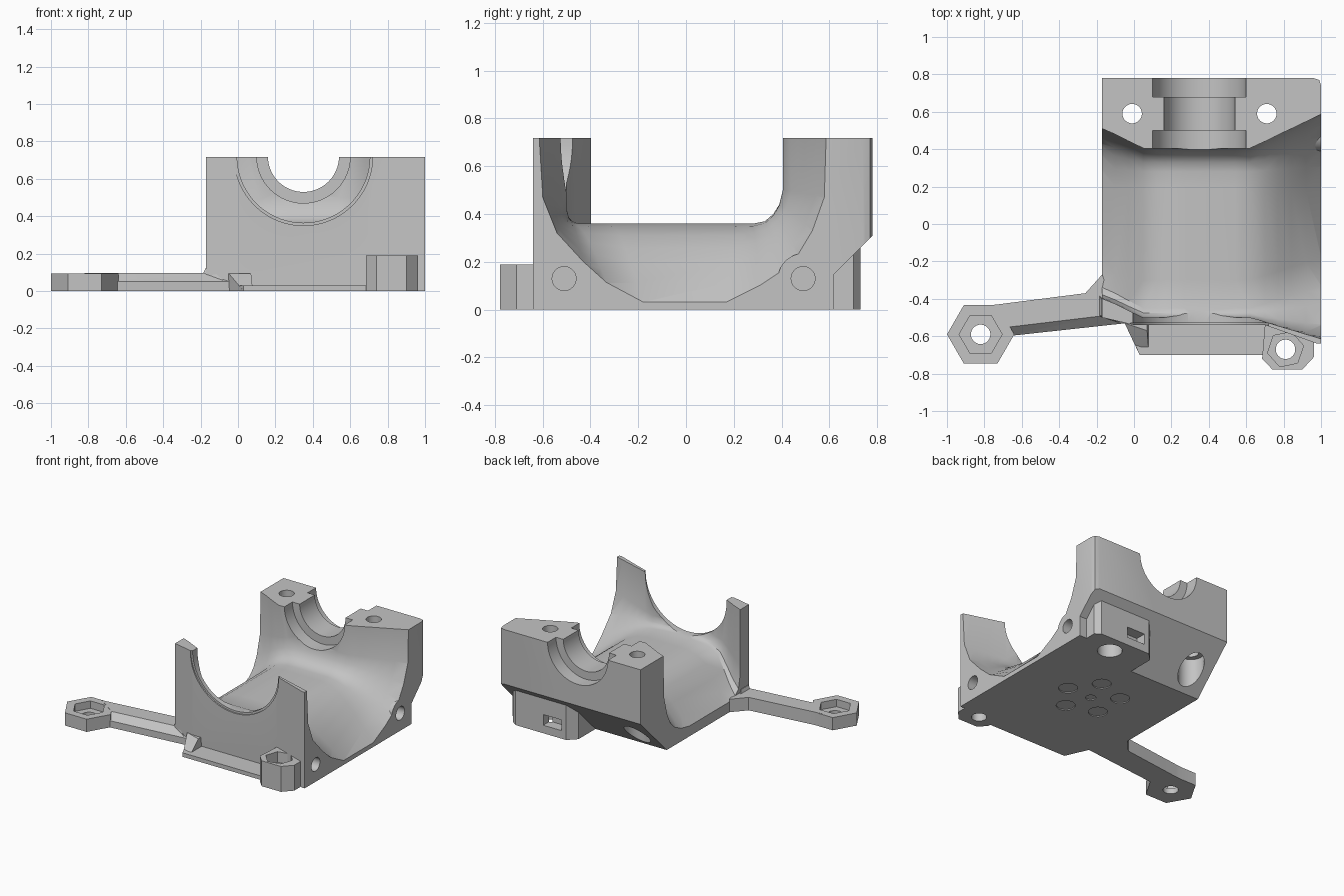
import bpy, bmesh, math
from mathutils import Matrix

old = bpy.data.objects.get("Cube")
if old:
    bpy.data.objects.remove(old, do_unlink=True)

GREY = (0.55, 0.55, 0.55, 1)
mat = bpy.data.materials.new("plain grey")
mat.use_nodes = True
mat.diffuse_color = GREY
mat.node_tree.nodes["Principled BSDF"].inputs["Base Color"].default_value = GREY


def finish(bm, name):
    bmesh.ops.recalc_face_normals(bm, faces=bm.faces)
    mesh = bpy.data.meshes.new(name)
    bm.to_mesh(mesh)
    bm.free()
    mesh.materials.append(mat)
    ob = bpy.data.objects.new(name, mesh)
    bpy.context.collection.objects.link(ob)
    return ob


def loft(name, rings):
    """Skin a closed solid through matching rings of points."""
    bm = bmesh.new()
    vs = [[bm.verts.new(p) for p in ring] for ring in rings]
    n = len(rings[0])
    for a, b in zip(vs, vs[1:]):
        for i in range(n):
            j = (i + 1) % n
            bm.faces.new((a[i], a[j], b[j], b[i]))
    bm.faces.new(vs[0])
    bm.faces.new(vs[-1])
    bmesh.ops.triangulate(bm, faces=bm.faces)
    return finish(bm, name)


def prism(name, base, z0, z1, top=None):
    return loft(name, [[(x, y, z0) for x, y in base],
                       [(x, y, z1) for x, y in (top or base)]])


def box(name, x0, x1, y0, y1, z0, z1):
    return prism(name, [(x0, y0), (x1, y0), (x1, y1), (x0, y1)], z0, z1)


def rod(name, center, r, length, axis="Z", sides=40):
    bm = bmesh.new()
    rot = {"Z": Matrix(), "X": Matrix.Rotation(math.pi / 2, 4, "Y"),
           "Y": Matrix.Rotation(math.pi / 2, 4, "X")}[axis]
    bmesh.ops.create_cone(bm, cap_ends=True, segments=sides, radius1=r, radius2=r,
                          depth=length, matrix=Matrix.Translation(center) @ rot)
    return finish(bm, name)


def hexagon(cx, cy, r, turn=0.0):
    return [(cx + r * math.cos(turn + k * math.pi / 3),
             cy + r * math.sin(turn + k * math.pi / 3)) for k in range(6)]


def boolean(target, tools, op="DIFFERENCE"):
    for tool in tools:
        tool.hide_render = True
        mod = target.modifiers.new("cut", "BOOLEAN")
        mod.operation, mod.solver, mod.object = op, "EXACT", tool
        bpy.context.view_layer.objects.active = target
        bpy.ops.object.modifier_apply(modifier=mod.name)
        bpy.data.objects.remove(tool, do_unlink=True)


# Main block, bent along its front face
body = prism("main_body", [(-.17, .78), (.96, .78), (.99, .77), (1, .74), (1, -.64), (.98, -.64),
                           (.7, -.54), (0, -.54), (-.17, -.5)], 0, .718)

# Cavity: left, middle and right cross sections (y, z), blended along x
left = [(.52, .8), (.51, .4), (.47, .25), (.43, .17), (.38, .12), (.3, .08), (.2, .06),
        (-.25, .06), (-.33, .08), (-.37, .12), (-.385, .2), (-.39, .3), (-.39, .8)]
middle = [(.405, .8), (.405, .5), (.39, .44), (.365, .4), (.33, .37), (.28, .36), (.2, .36),
          (-.3, .36), (-.45, .36), (-.475, .37), (-.49, .385), (-.5, .42), (-.5, .8)]
right = [(.59, .8), (.58, .47), (.53, .33), (.47, .23), (.4, .16), (.31, .1), (.17, .03),
         (-.18, .03), (-.33, .11), (-.43, .2), (-.54, .32), (-.6, .47), (-.62, .8)]


def section(x, side, wall, floor):
    """Walls spread with one weight while the floor drops with another."""
    return [(x, m[0] + (s[0] - m[0]) * wall, m[1] + (s[1] - m[1]) * floor)
            for m, s in zip(middle, side)]


stations = [(-.19, left, 1, 1), (-.1, left, .66, .74), (-.03, left, .34, .49), (.05, left, 0, .22),
            (.12, left, 0, .08), (.2, left, 0, .01), (.27, right, 0, 0), (.54, right, 0, 0),
            (.62, right, 0, .04), (.7, right, .2, .15), (.77, right, .39, .31),
            (.84, right, .57, .5), (.92, right, .78, .75), (1.003, right, 1, 1)]
cavity = loft("cavity_cutter", [section(*s) for s in stations])
# Bosses around the side holes stay solid
boolean(cavity, [rod("side_boss", (1.03, y, .13), .105, .2, "X") for y in (-.51, .49)])

# Sloped underside of the rear wall, sparing the rear box and corner foot
wedge = loft("underside_cutter", [[(x, .86, .39), (x, .86, -.05), (x, .42, -.05)]
                                  for x in (-.3, 1.1)])
boolean(wedge, [prism("rear_box", [(.42, .35), (.94, .35), (.94, .7), (.9, .73),
                                   (.48, .73), (.42, .67)], -.2, .27),
                box("rear_corner", .9, 1.3, .35, .62, -.2, .16)])
boolean(body, [cavity, wedge])

# Shaft openings in the front and rear walls
cuts = [rod("front_opening", (.35, -.6, .72), .355, .4, "Y", 72),
        rod("front_opening_rim", (.35, -.63, .72), .37, .2, "Y", 72),
        rod("shaft_bore", (.35, .6, .72), .19, .6, "Y", 64),
        rod("inner_seat", (.35, .4, .72), .25, .2, "Y", 64),
        rod("outer_seat", (.35, .78, .72), .25, .2, "Y", 64)]
# Screw holes
for x, r in ((-.01, .09), (.71, .085)):
    cuts += [rod("screw_hole", (x, .59, .4), .052, 1),
             rod("screw_head_hole", (x, .59, .05), r, .4)]
for y in (-.51, .49):
    cuts.append(rod("side_hole", (1, y, .13), .05, .28, "X"))
cuts.append(box("rear_slot", .52, .67, .65, .8, .06, .14))
# Shallow round recesses underneath
for i in range(5):
    a = i * math.tau / 5
    cuts.append(rod("base_recess", (.4 + .2 * math.cos(a), .02 + .2 * math.sin(a), 0), .065, .014))
cuts.append(rod("base_recess", (.4, .02, 0), .035, .014))
boolean(body, cuts)

# Side arm with a beveled front edge and a nut pocket at its end
arm_back = [(-.82, -.44), (-.73, -.43), (-.26, -.37), (-.17, -.27), (-.16, -.3)]
arm_foot = arm_back + [(-.04, -.53), (-.68, -.6)]
arm_top = arm_back + [(-.16, -.49), (-.66, -.55)]
arm = loft("side_arm", [[(x, y, z) for x, y in ring]
                        for ring, z in ((arm_foot, 0), (arm_foot, .05), (arm_top, .097))])
boolean(arm, [prism("arm_end", hexagon(-.82, -.59, .18), 0, .095)], "UNION")
boolean(arm, [prism("arm_nut_pocket", hexagon(-.82, -.59, .115), .04, .14),
              rod("arm_hole", (-.82, -.59, .05), .052, .4)])
# Brace where the arm meets the front wall
brace = prism("arm_brace", [(-.205, -.35), (-.16, -.39), (-.07, -.53), (-.205, -.495)], .05, .12,
              [(-.175, -.4), (-.16, -.41), (-.15, -.5), (-.175, -.49)])

# Low front ledge and its end gusset
ledge = prism("front_ledge", [(-.06, -.5), (.03, -.7), (.7, -.7), (.7, -.5)], 0, .03)
gusset = prism("ledge_gusset", [(-.06, -.5), (.03, -.7), (.08, -.7), (.08, -.5)], 0, .095,
               [(-.06, -.5), (-.05, -.53), (.07, -.57), (.07, -.5)])

# Front nut holder
holder = prism("nut_holder", [(.685, -.72), (.74, -.778), (.9, -.778), (.963, -.71), (.963, -.632),
                              (.72, -.53), (.7, -.54), (.715, -.6)], 0, .19)
boolean(holder, [prism("holder_pocket", hexagon(.81, -.67, .098, .2), .11, .25),
                 rod("holder_hole", (.81, -.67, .1), .052, .5)])

# Smooth curved walls, keep edges sharp
bpy.ops.object.select_all(action="DESELECT")
for ob in (body, arm, brace, ledge, gusset, holder):
    ob.select_set(True)
bpy.context.view_layer.objects.active = body
bpy.ops.object.shade_smooth_by_angle(angle=math.radians(30))
